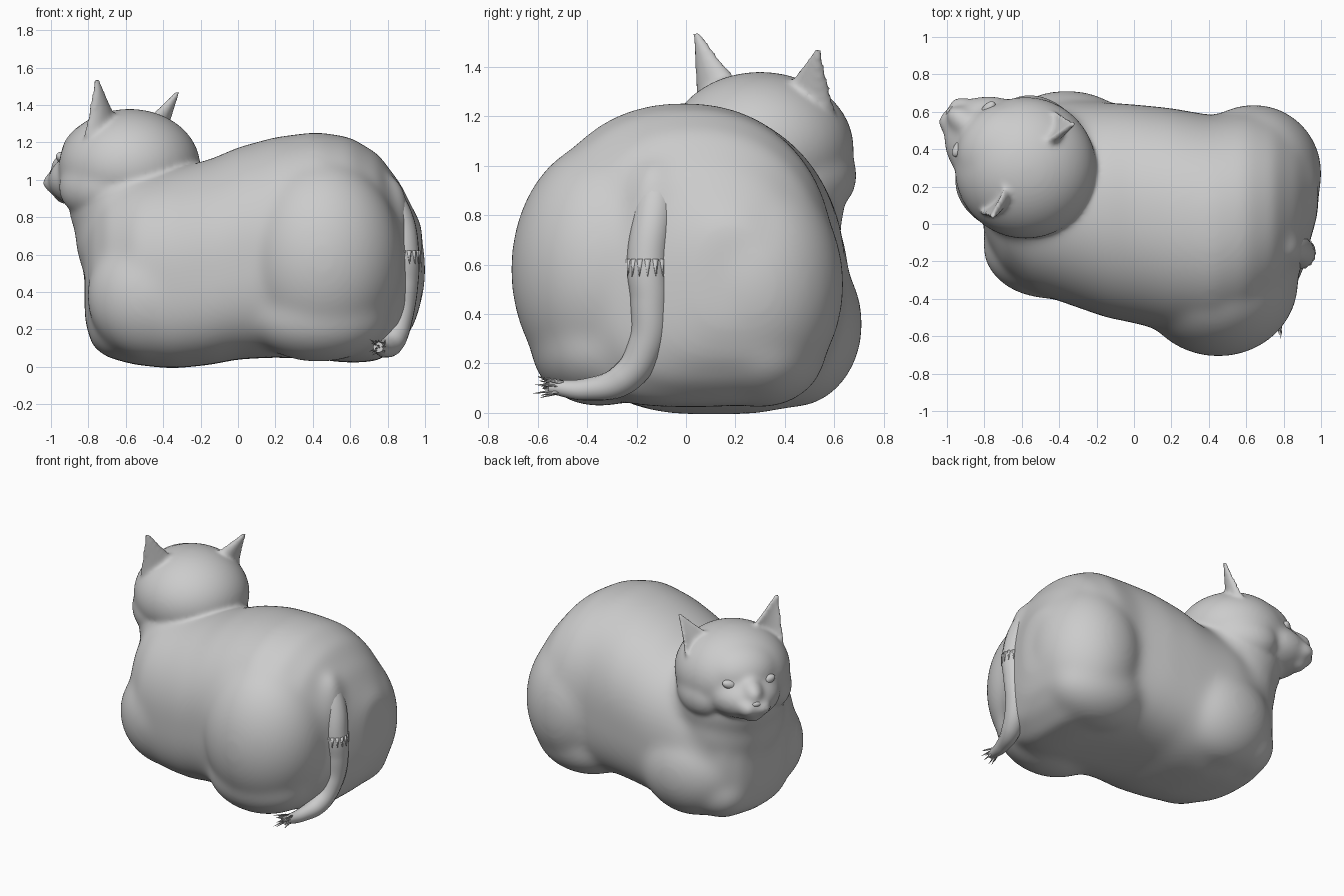
import bpy, bmesh, math, random
from mathutils import Vector, Matrix

if "Cube" in bpy.data.objects:
    bpy.data.objects.remove(bpy.data.objects["Cube"])

random.seed(4)

# Head frame: local x = facing direction, y = sideways, z = up
HEAD = Matrix(((-0.8, -0.6, 0, -0.58), (0.6, -0.8, 0, 0.30), (0, 0, 1, 1.07), (0, 0, 0, 1)))


def ball(bm, centre, radii, frame=Matrix(), tilt=0):
    m = frame @ Matrix.Translation(centre) @ Matrix.Rotation(tilt, 4, 'X') @ Matrix.Diagonal((*radii, 1))
    bmesh.ops.create_uvsphere(bm, u_segments=40, v_segments=24, radius=1, matrix=m)


def loft(bm, rings):
    rows = [[bm.verts.new(p) for p in ring] for ring in rings]
    n = len(rows[0])
    for a, b in zip(rows, rows[1:]):
        for i in range(n):
            bm.faces.new((a[i], a[(i + 1) % n], b[(i + 1) % n], b[i]))
    bm.faces.new(rows[0])
    bm.faces.new(rows[-1])


def finish(bm, name):
    bmesh.ops.recalc_face_normals(bm, faces=bm.faces)
    mesh = bpy.data.meshes.new(name)
    bm.to_mesh(mesh)
    bm.free()
    mesh.shade_smooth()
    obj = bpy.data.objects.new(name, mesh)
    bpy.context.collection.objects.link(obj)
    return obj


def fuse(obj, voxel, smoothing):
    bpy.context.view_layer.objects.active = obj
    mod = obj.modifiers.new("fuse", 'REMESH')
    mod.mode, mod.voxel_size, mod.use_smooth_shade = 'VOXEL', voxel, True
    bpy.ops.object.modifier_apply(modifier=mod.name)
    mod = obj.modifiers.new("soften", 'SMOOTH')
    mod.factor, mod.iterations = 0.5, smoothing
    bpy.ops.object.modifier_apply(modifier=mod.name)
    obj.data.shade_smooth()


def section(x, y0, y1, z0, z1, n=48):
    ring = []
    for i in range(n):
        c, s = math.cos(math.tau * i / n), math.sin(math.tau * i / n)
        e = 2 / (2.15 if s > 0 else 3.0)
        ring.append((x, (y0 + y1) / 2 + (y1 - y0) / 2 * math.copysign(abs(c) ** e, c),
                     (z0 + z1) / 2 + (z1 - z0) / 2 * math.copysign(abs(s) ** e, s)))
    return ring


# Torso: cross-sections along x (x, y range, z range)
bm = bmesh.new()
loft(bm, [section(*s) for s in (
    (-0.82, 0.05, 0.36, 0.25, 0.72), (-0.78, -0.10, 0.48, 0.11, 0.86), (-0.70, -0.24, 0.57, 0.05, 0.96),
    (-0.55, -0.36, 0.63, 0.01, 1.02), (-0.35, -0.43, 0.66, -0.01, 1.06), (-0.15, -0.50, 0.65, 0.01, 1.11),
    (0.00, -0.53, 0.64, 0.04, 1.175), (0.20, -0.58, 0.62, 0.05, 1.23), (0.42, -0.61, 0.58, 0.04, 1.258),
    (0.60, -0.57, 0.60, 0.02, 1.23), (0.75, -0.47, 0.57, 0.03, 1.14), (0.87, -0.30, 0.50, 0.12, 0.98),
    (0.94, -0.10, 0.42, 0.22, 0.84), (0.985, 0.06, 0.32, 0.36, 0.76))])
# Haunches, hind feet, elbows, front paws, ruff, neck, tail root
for centre, radii in (
        ((0.45, -0.31, 0.58), (0.43, 0.40, 0.53)), ((0.64, 0.27, 0.52), (0.365, 0.37, 0.48)),
        ((0.43, -0.35, 0.27), (0.38, 0.28, 0.245)), ((0.58, 0.30, 0.26), (0.36, 0.27, 0.24)),
        ((-0.36, 0.43, 0.36), (0.38, 0.285, 0.34)), ((-0.45, -0.12, 0.38), (0.36, 0.28, 0.35)),
        ((-0.57, 0.40, 0.24), (0.22, 0.22, 0.20)), ((-0.57, 0.02, 0.24), (0.22, 0.20, 0.20)),
        ((-0.54, 0.25, 0.70), (0.33, 0.38, 0.38)), ((-0.55, 0.28, 0.88), (0.36, 0.37, 0.34)),
        ((0.83, -0.13, 0.74), (0.09, 0.11, 0.28))):
    ball(bm, centre, radii)
body = finish(bm, "body_and_head")
fuse(body, 0.018, 45)

# Head masses: skull, brow, bridge, face, muzzle, chin, then paired cheeks and whisker pads
bm = bmesh.new()
for centre, radii in (((0, 0, 0), (0.38, 0.38, 0.31)), ((0.12, 0, 0.05), (0.27, 0.28, 0.22)),
                      ((0.30, 0, 0.00), (0.22, 0.09, 0.10)), ((0.20, 0, -0.07), (0.29, 0.25, 0.17)),
                      ((0.35, 0, -0.085), (0.175, 0.15, 0.105)), ((0.42, 0, -0.15), (0.07, 0.07, 0.055))):
    ball(bm, centre, radii, HEAD)
for side in (1, -1):
    ball(bm, (0.04, side * 0.20, -0.11), (0.25, 0.18, 0.18), HEAD)
    ball(bm, (0.455, side * 0.045, -0.085), (0.08, 0.07, 0.06), HEAD)
head = finish(bm, "head")
fuse(head, 0.012, 22)

# Ears: tapering crescents, hollow towards the front
bm = bmesh.new()
bm.from_mesh(body.data)
bm.from_mesh(head.data)
for side, tip in ((1, Vector((-0.02, 0.315, 0.475))), (-1, Vector((-0.07, -0.345, 0.405)))):
    base = Vector((0.01, side * 0.185, 0.16))
    rings = []
    for k in range(9):
        t = k / 8
        w = 0.145 * (1 - t) ** 1.15 + 0.014
        mid = base.lerp(tip, t)
        ring = []
        for i in range(24):
            a = math.tau * i / 24
            s = math.sin(a)
            # sin > 0 is the hollow front, sin < 0 the rounded back
            f = -0.30 * w * s + 0.016 if s > 0 else 0.62 * w * s - 0.006
            ring.append(HEAD @ (mid + Vector((f + 0.30 * w, w * math.cos(a), 0))))
        rings.append(ring)
    loft(bm, rings)
for old in (body, head):
    bpy.data.objects.remove(old)
cat = finish(bm, "body_and_head")
fuse(cat, 0.013, 12)
bpy.context.view_layer.update()

# Eyes and nose pad set onto the face surface
facing = -(HEAD.to_3x3() @ Vector((1, 0, 0)))


def face_piece(name, y, z, radii, tilt, sink):
    hit, loc, _, _ = cat.ray_cast(HEAD @ Vector((1, y, z)), facing)
    local = HEAD.inverted() @ loc
    piece = bmesh.new()
    ball(piece, local - Vector((sink, 0, 0)), radii, HEAD, tilt)
    finish(piece, name)


for side in (1, -1):
    face_piece("eye", side * 0.125, 0.045, (0.032, 0.058, 0.032), side * 0.3, 0.025)
face_piece("nose", 0, -0.045, (0.022, 0.032, 0.02), 0, 0.014)

# Tail: swept tube hanging down and curling to the side
path = [((0.73, -0.10, 1.00), 0.08), ((0.85, -0.13, 0.80), 0.085), ((0.885, -0.155, 0.60), 0.085),
        ((0.885, -0.145, 0.45), 0.08), ((0.865, -0.16, 0.28), 0.074), ((0.83, -0.25, 0.14), 0.065),
        ((0.785, -0.40, 0.095), 0.045), ((0.75, -0.55, 0.105), 0.028)]
curve = bpy.data.curves.new("tail", 'CURVE')
curve.dimensions, curve.bevel_depth, curve.bevel_resolution = '3D', 1.0, 6
curve.use_fill_caps = True
spline = curve.splines.new('BEZIER')
spline.bezier_points.add(len(path) - 1)
for point, (co, r) in zip(spline.bezier_points, path):
    point.co, point.radius = co, r
    point.handle_left_type = point.handle_right_type = 'AUTO'
bpy.context.collection.objects.link(bpy.data.objects.new("tail", curve))


# Hair fringe round the tail and loose hairs at its tip
def hair(bm, root, direction, length, thick):
    d = Vector(direction).normalized()
    m = Matrix.Translation(Vector(root) + d * length / 2) @ d.to_track_quat('Z', 'Y').to_matrix().to_4x4()
    bmesh.ops.create_cone(bm, cap_ends=True, segments=6, radius1=thick, radius2=0.001, depth=length, matrix=m)


bm = bmesh.new()
for i in range(16):
    a = math.tau * i / 16
    out = Vector((math.cos(a), math.sin(a), 0))
    hair(bm, Vector((0.884, -0.155, 0.62)) + out * 0.076, out * 0.2 + Vector((0, 0, -1)), 0.07, 0.015)
finish(bm, "tail_fringe")

bm = bmesh.new()
for i in range(26):
    jitter = Vector([random.uniform(-1, 1) for _ in range(3)])
    hair(bm, Vector((0.76, -0.50, 0.105)) + jitter * 0.022,
         Vector((-0.15, -1, 0)) + jitter * 0.3, random.uniform(0.06, 0.11), 0.008)
finish(bm, "tail_tuft")
